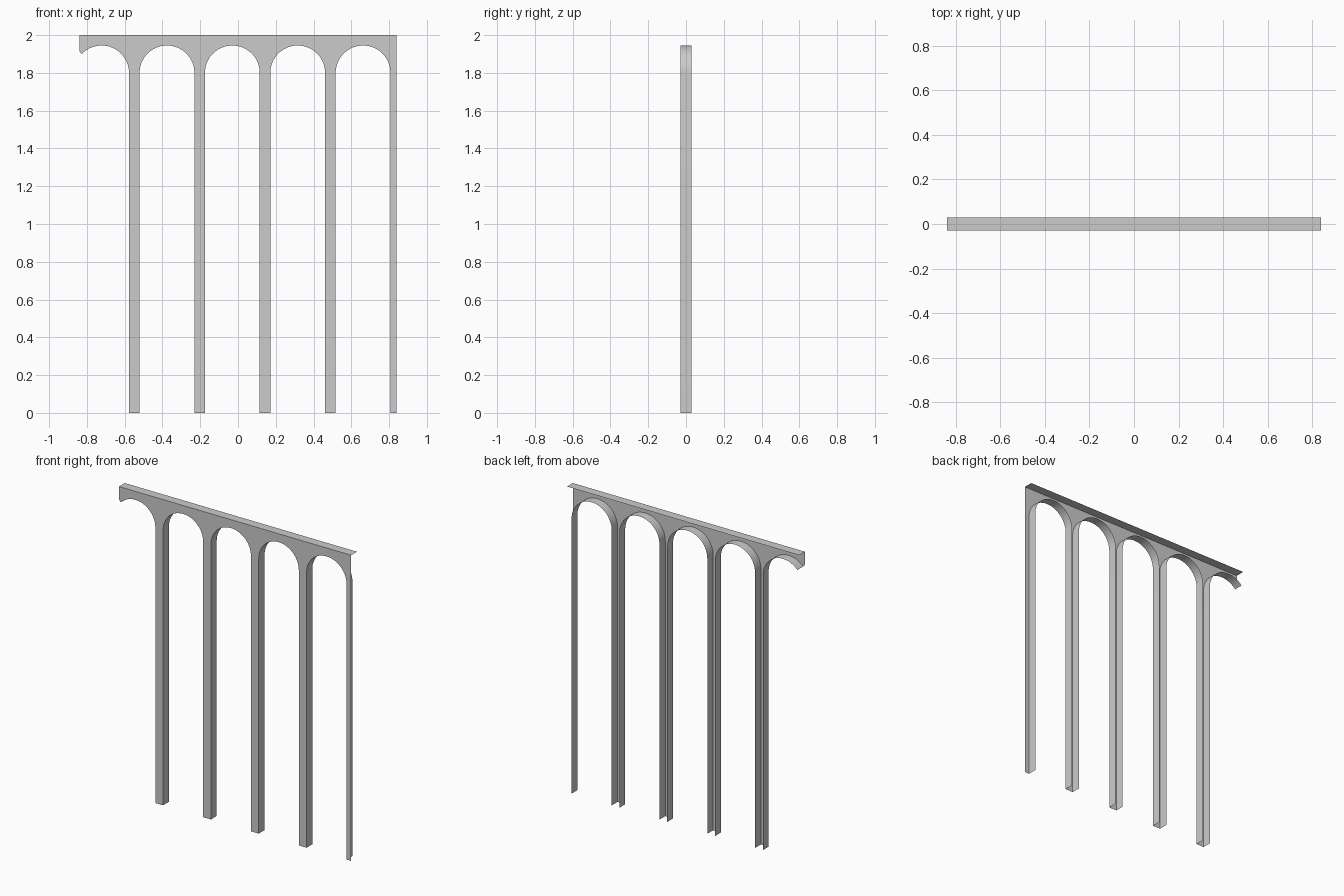
import bpy, bmesh
from math import sin, cos, pi, acos

if "Cube" in bpy.data.objects:
    bpy.data.objects.remove(bpy.data.objects["Cube"])

YF, YB, TOP = -0.03, 0.03, 2.0
HALF = 0.84          # half length
PITCH, R = 0.346, 0.145
SPRING = 1.80        # height where the arches begin
CENTRES = [-0.722 + PITCH * i for i in range(5)]
SEG = 32

# Lower outline from left to right; flag says whether the segment
# leading to the point carries a return (soffit or pillar side)
outline = [(-HALF, 1.915, False)]
for i, c in enumerate(CENTRES):
    start = acos(-0.105 / R) if i == 0 else pi   # first arch is cut short
    if i:
        outline.append((c - R, 0.0, False))      # pillar foot, open below
    for k in range(SEG + 1):
        a = start * (1 - k / SEG)
        outline.append((c + R * cos(a), SPRING + R * sin(a), i > 0 or k > 0))
    outline.append((c + R, 0.0, True))
outline.append((HALF, 0.0, False))

bm = bmesh.new()
front = [bm.verts.new((x, YF, z)) for x, z, _ in outline]
top_l = bm.verts.new((-HALF, YF, TOP))
top_r = bm.verts.new((HALF, YF, TOP))

# Front sheet
bm.faces.new(front + [top_r, top_l])

# Arch soffits and pillar sides
back = {}


def back_vert(i):
    if i not in back:
        x, z, _ = outline[i]
        back[i] = bm.verts.new((x, YB, z))
    return back[i]


for i in range(1, len(outline)):
    if outline[i][2]:
        bm.faces.new((front[i], front[i - 1], back_vert(i - 1), back_vert(i)))

# Top strip
bm.faces.new((top_l, top_r, bm.verts.new((HALF, YB, TOP)),
              bm.verts.new((-HALF, YB, TOP))))

mesh = bpy.data.meshes.new("arcade_shell")
bm.to_mesh(mesh)
bm.free()
obj = bpy.data.objects.new("arcade_shell", mesh)
bpy.context.collection.objects.link(obj)
bpy.context.view_layer.objects.active = obj
obj.select_set(True)
bpy.ops.object.shade_smooth_by_angle()
